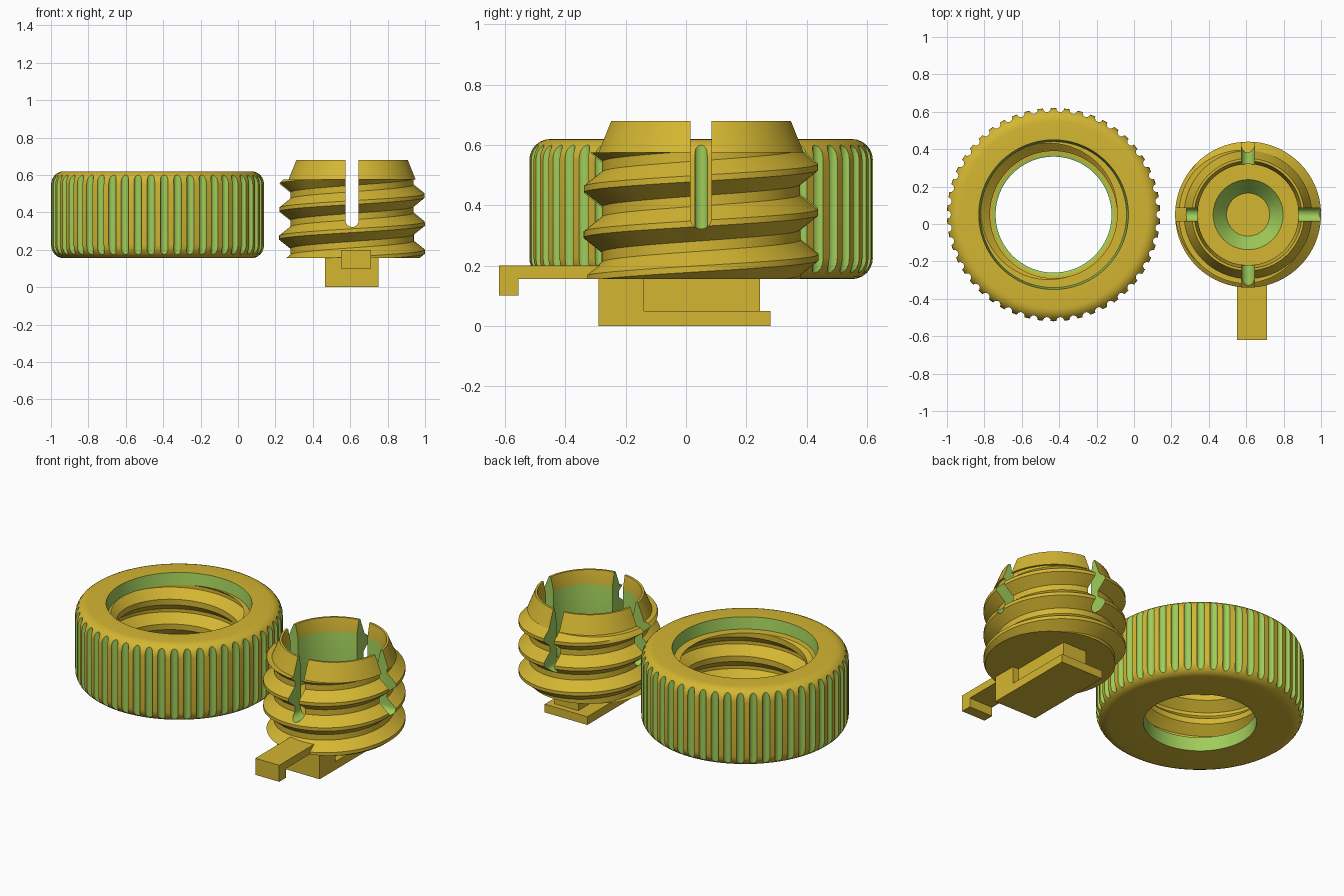
import bpy, bmesh, math
from mathutils import Matrix, Vector

if "Cube" in bpy.data.objects:
    bpy.data.objects.remove(bpy.data.objects["Cube"])

PITCH = 0.15


def material(name, rgb):
    m = bpy.data.materials.new(name)
    m.diffuse_color = (*rgb, 1)
    m.use_nodes = True
    m.node_tree.nodes["Principled BSDF"].inputs["Base Color"].default_value = m.diffuse_color
    return m


MATS = [material("golden_yellow", (0.658, 0.468, 0.032)),
        material("light_green", (0.352, 0.610, 0.102))]


def finish(bm, name, loc=(0, 0, 0)):
    bmesh.ops.recalc_face_normals(bm, faces=bm.faces)
    me = bpy.data.meshes.new(name)
    bm.to_mesh(me)
    bm.free()
    for m in MATS:
        me.materials.append(m)
    ob = bpy.data.objects.new(name, me)
    ob.location = loc
    bpy.context.collection.objects.link(ob)
    return ob


def thread_radius(z, theta, phase, root, crest):
    """Radius of a right-hand V thread with flat crest and root."""
    d = (z - phase - PITCH * theta / math.tau) % PITCH
    d = min(d, PITCH - d)
    t = min(max((d - 0.010) / 0.048, 0), 1)
    return crest + (root - crest) * t


def threaded_lathe(name, loc, lower, z0, z1, upper, phase, root, crest,
                   closed, cap=None, n=120):
    """Revolve lower points, a helical thread from z0 to z1, then upper points.
    Each lathe point is (radius, z, material of the segment touching it)."""
    bm = bmesh.new()
    cols, tags = [], []
    for i in range(n + 1):
        th = math.tau * i / n
        pts = list(lower)
        for k in range(-3, 6):
            for off in (-0.058, -0.010, 0.010, 0.058):
                z = phase + PITCH * (th / math.tau + k) + off
                z = min(max(z, z0), z1)
                r = thread_radius(z, th, phase, root, crest)
                if cap:
                    r = min(r, cap - z)
                pts.append((r, z, 0))
        pts += upper
        tags = [p[2] for p in pts]
        cols.append([bm.verts.new((r * math.cos(th), r * math.sin(th), z))
                     for r, z, _ in pts])
    rows = len(tags)
    for a, b in zip(cols, cols[1:]):
        for j in range(rows if closed else rows - 1):
            k = (j + 1) % rows
            f = bm.faces.new((a[j], b[j], b[k], a[k]))
            f.material_index = tags[k]
    bmesh.ops.remove_doubles(bm, verts=bm.verts, dist=0.0002)
    return finish(bm, name, loc)


def cut(target, cutter):
    m = target.modifiers.new("cut", 'BOOLEAN')
    m.operation, m.solver, m.object = 'DIFFERENCE', 'EXACT', cutter
    bpy.context.view_layer.objects.active = target
    bpy.ops.object.modifier_apply(modifier=m.name)
    bpy.data.objects.remove(cutter)


def smooth(ob):
    bpy.ops.object.select_all(action='DESELECT')
    ob.select_set(True)
    bpy.context.view_layer.objects.active = ob
    bpy.ops.object.shade_smooth_by_angle(angle=math.radians(30))


def box(bm, x0, x1, y0, y1, z0, z1):
    c = Vector((x0 + x1, y0 + y1, z0 + z1)) / 2
    bmesh.ops.create_cube(bm, size=1, matrix=Matrix.Translation(c) @
                          Matrix.Diagonal((x1 - x0, y1 - y0, z1 - z0, 1)))


# Knurled nut: rounded outer wall, threaded bore
NX, NY, R, FIL = -0.43, 0.05, 0.57, 0.07
arc = [math.radians(15 * i) for i in range(7)]
outer_top = [(R - FIL + FIL * math.sin(a), 0.62 - FIL + FIL * math.cos(a), 0) for a in arc]
outer_low = [(R - FIL + FIL * math.cos(a), 0.155 + FIL - FIL * math.sin(a), 0) for a in arc]
nut = threaded_lathe("knurled_nut", (NX, NY, 0),
                     [(0.31, 0.155, 0), (0.31, 0.24, 1), (0.325, 0.245, 1)], 0.245, 0.55,
                     [(0.39, 0.55, 0), (0.40, 0.62, 1)] + outer_top + outer_low,
                     0.19, 0.34, 0.395, True)

# Grip grooves around the nut
bm = bmesh.new()
for i in range(50):
    a = math.tau * i / 50
    bmesh.ops.create_cone(bm, cap_ends=True, segments=16, radius1=0.021, radius2=0.021,
                          depth=0.7, matrix=Matrix.Translation(
                              (R * math.cos(a), R * math.sin(a), 0.39)))
for f in bm.faces:
    f.material_index = 1
cut(nut, finish(bm, "groove_cutter", (NX, NY, 0)))
smooth(nut)

# Threaded plug: tapered nose, hollow bore with a bowl in its floor
PX, PY = 0.61, 0.05
plug = threaded_lathe("threaded_plug", (PX, PY, 0), [(0, 0.155, 0)], 0.155, 0.575,
                      [(0.342, 0.575, 0), (0.30, 0.68, 0), (0.287, 0.68, 0),
                       (0.27, 0.60, 0), (0.27, 0.31, 1), (0.187, 0.31, 0),
                       (0.115, 0.22, 1), (0, 0.22, 0)],
                      0.19, 0.33, 0.39, False, cap=0.945)

# Two crossing round-bottomed slots
for turn in (0, math.pi / 2):
    bm = bmesh.new()
    prof = [(0.035 * math.cos(a), 0.357 + 0.035 * math.sin(a))
            for a in (math.pi + math.pi * i / 12 for i in range(13))]
    prof += [(0.035, 0.8), (-0.035, 0.8)]
    face = bm.faces.new([bm.verts.new((x, -0.5, z)) for x, z in prof])
    ext = bmesh.ops.extrude_face_region(bm, geom=[face])
    bmesh.ops.translate(bm, vec=(0, 1, 0),
                        verts=[v for v in ext['geom'] if isinstance(v, bmesh.types.BMVert)])
    bmesh.ops.rotate(bm, verts=bm.verts, matrix=Matrix.Rotation(turn, 3, 'Z'))
    for f in bm.faces:
        f.material_index = 1
    cut(plug, finish(bm, "slot_cutter", (PX, PY, 0)))
smooth(plug)

# Foot under the plug: front block, flat sole and narrow stem
bm = bmesh.new()
box(bm, 0.465, 0.75, -0.29, -0.14, 0, 0.156)
finish(bm, "foot_block")
bm = bmesh.new()
box(bm, 0.465, 0.75, -0.14, 0.28, 0, 0.05)
finish(bm, "foot_sole")
bm = bmesh.new()
box(bm, 0.55, 0.71, -0.14, 0.245, 0.05, 0.156)
finish(bm, "foot_stem")

# Locating arm with a downturned tip
bm = bmesh.new()
box(bm, 0.55, 0.71, -0.62, -0.20, 0.155, 0.20)
finish(bm, "arm")
bm = bmesh.new()
box(bm, 0.55, 0.71, -0.62, -0.555, 0.10, 0.155)
finish(bm, "arm_tip")
